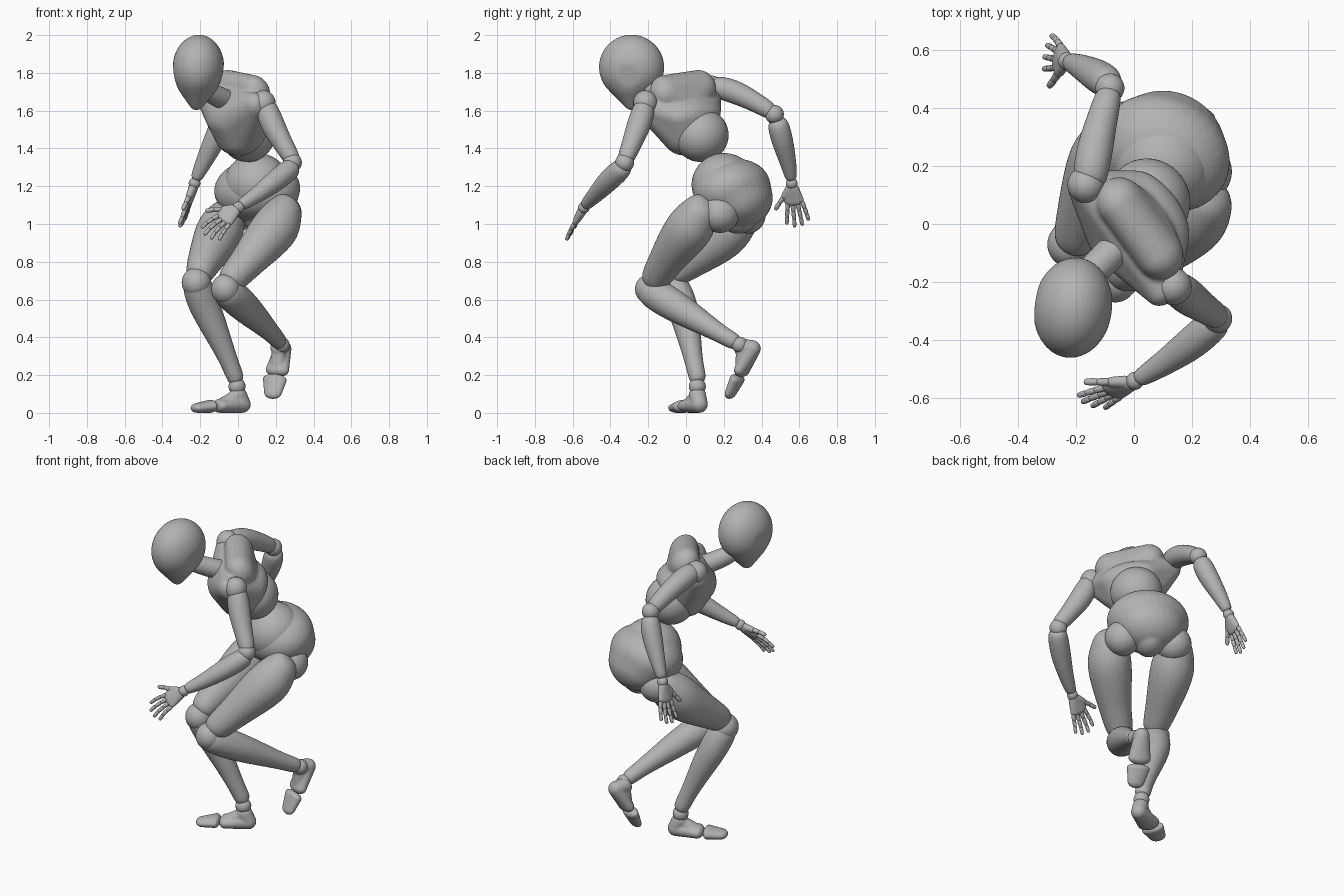
import bpy, bmesh
from mathutils import Vector, Matrix

old = bpy.data.objects.get("Cube")
if old:
    bpy.data.objects.remove(old)

grey = bpy.data.materials.new("plain grey")
grey.use_nodes = True
grey.diffuse_color = (0.45, 0.45, 0.45, 1)
grey.node_tree.nodes["Principled BSDF"].inputs["Base Color"].default_value = grey.diffuse_color


def finish(name, bm):
    bmesh.ops.recalc_face_normals(bm, faces=bm.faces[:])
    mesh = bpy.data.meshes.new(name)
    bm.to_mesh(mesh)
    bm.free()
    mesh.materials.append(grey)
    for p in mesh.polygons:
        p.use_smooth = True
    ob = bpy.data.objects.new(name, mesh)
    bpy.context.scene.collection.objects.link(ob)
    return ob


def frame(origin, forward, up=(0, 0, 1)):
    """Local axes: x = left, -y = forward, z = up."""
    f = Vector(forward).normalized()
    left = Vector(up).cross(f).normalized()
    m = Matrix((left, -f, f.cross(left))).transposed().to_4x4()
    m.translation = Vector(origin)
    return m


def ball(name, centre, radii, axes=Matrix()):
    """Ellipsoid centred in world space and turned by axes."""
    bm = bmesh.new()
    m = Matrix.Translation(Vector(centre)) @ axes.to_3x3().to_4x4() @ Matrix.Diagonal((*radii, 1))
    bmesh.ops.create_uvsphere(bm, u_segments=36, v_segments=24, radius=1, matrix=m)
    return finish(name, bm)


def body(name, axes, *groups, voxel=0.008, shape=None):
    """Each group of ellipsoids is wrapped in a hull; the hulls are fused."""
    out = bmesh.new()
    for group in groups:
        tmp = bmesh.new()
        for centre, radii in group:
            m = Matrix.Translation(Vector(centre)) @ Matrix.Diagonal((*radii, 1))
            bmesh.ops.create_uvsphere(tmp, u_segments=32, v_segments=20, radius=1, matrix=m)
        verts = []
        for v in tmp.verts:
            co = shape(v.co) if shape else v.co
            verts.append(out.verts.new(axes @ co))
        tmp.free()
        bmesh.ops.convex_hull(out, input=verts)
        bmesh.ops.delete(out, geom=[v for v in out.verts if not v.link_faces], context='VERTS')
    ob = finish(name, out)
    rm = ob.modifiers.new("fuse", 'REMESH')
    rm.mode, rm.voxel_size, rm.use_smooth_shade = 'VOXEL', voxel, True
    sm = ob.modifiers.new("soften", 'SMOOTH')
    sm.factor, sm.iterations = 0.5, 6


def limb(name, points, sides=12, levels=2):
    """Round limb through (x, y, z, radius) stations with domed ends."""
    st = [(Vector(p[:3]), p[3]) for p in points]

    def dome(a, b):
        d = (a[0] - b[0]).normalized()
        return [(a[0] + d * a[1] * k, a[1] * s) for k, s in ((0.75, 0.35), (0.5, 0.8))]
    rings = dome(st[0], st[1]) + st + dome(st[-1], st[-2])[::-1]
    q = (st[-1][0] - st[0][0]).to_track_quat('Z', 'Y').to_matrix().to_4x4()
    bm = bmesh.new()
    loops = []
    for c, r in rings:
        res = bmesh.ops.create_circle(bm, segments=sides, radius=r, matrix=Matrix.Translation(c) @ q)
        loops.append(res["verts"])
    for a, b in zip(loops, loops[1:]):
        for i in range(sides):
            j = (i + 1) % sides
            bm.faces.new((a[i], a[j], b[j], b[i]))
    bm.faces.new(loops[0])
    bm.faces.new(loops[-1])
    ob = finish(name, bm)
    sub = ob.modifiers.new("round", 'SUBSURF')
    sub.levels = sub.render_levels = levels


def hand(side, wrist, d, s, curl):
    """d points along the palm, s towards the thumb, curl bends the fingers."""
    d, s, w = Vector(d).normalized(), Vector(s).normalized(), Vector(wrist)
    axes = Matrix((s, d.cross(s), d)).transposed().to_4x4()
    axes.translation = w
    ball(side + "_wrist", w, (0.031, 0.031, 0.031))
    body(side + "_palm", axes,
         [((0, 0, 0.025), (0.033, 0.026, 0.022)), ((0.004, 0, 0.095), (0.055, 0.02, 0.03))],
         [((0.018, 0, 0.03), (0.024, 0.022, 0.022)), ((0.048, 0, 0.065), (0.019, 0.018, 0.02))],
         voxel=0.005)

    def digit(name, base, aim, size, count, r):
        for k in range(count):
            aim = (aim.normalized() + Vector(curl) * k)
            tip = base + aim.normalized() * size
            limb(f"{name}_{k + 1}", [(*base, r), (*base.lerp(tip, 0.75), r * 0.88)], 8, 1)
            base, r = tip, r * 0.92
    for i, size in enumerate((0.038, 0.043, 0.041, 0.034)):
        off = 1.5 - i
        digit(f"{side}_finger_{i + 1}", w + d * (0.122 - 0.005 * abs(off)) + s * 0.027 * off,
              d + s * 0.14 * off, size, 3, 0.0145)
    digit(side + "_thumb", w + d * 0.075 + s * 0.058, d + s * 0.9, 0.042, 2, 0.016)


def foot(side, axes):
    heel = ((0, 0.025, 0.045), (0.045, 0.045, 0.045))
    body(side + "_foot", axes,
         [heel, ((0, 0, 0.1), (0.045, 0.047, 0.035))],
         [heel, ((0, -0.105, 0.037), (0.066, 0.036, 0.037))],
         [((0, -0.01, 0.085), (0.038, 0.042, 0.037)), ((0, -0.1, 0.038), (0.045, 0.032, 0.037))],
         voxel=0.006)
    body(side + "_toes", axes,
         [((0, -0.16, 0.035), (0.068, 0.025, 0.035)), ((0.008, -0.24, 0.026), (0.05, 0.035, 0.026))],
         voxel=0.006)


# Head: round skull narrowing to the chin, with flattened temples
def flat_temples(co):
    lim = 0.129 + 0.18 * co.z
    return Vector((max(-lim, min(lim, co.x)), co.y, co.z))


body("head", frame((-0.21, -0.288, 1.83), (-0.14, -1, 0), (0.05, 0, 1)),
     [((0, 0, 0), (0.136, 0.174, 0.172)), ((0, -0.005, -0.1), (0.105, 0.118, 0.07)),
      ((0, 0, -0.19), (0.04, 0.042, 0.038))], shape=flat_temples)
limb("neck", [(-0.05, -0.07, 1.65, 0.06), (-0.11, -0.13, 1.675, 0.058), (-0.17, -0.19, 1.71, 0.055)])

# Chest and abdomen
chest = frame((0.01, 0, 1.56), (-0.75, -0.49, -0.45), (-0.3, -0.36, 0.89))
sides = (-1, 1)
body("chest", chest,
     [((0.225 * x, -0.015, 0.115), (0.05, 0.06, 0.068)) for x in sides]
     + [((0, -0.025, 0.03), (0.165, 0.15, 0.13)), ((0, -0.025, -0.08), (0.145, 0.135, 0.11)),
        ((0, 0.075, -0.02), (0.165, 0.085, 0.085))],
     [((0.11 * x, 0.068, 0.135), (0.09, 0.08, 0.095)) for x in sides]
     + [((0, 0.04, 0.06), (0.13, 0.1, 0.1))])
ball("abdomen_ball", (0.05, 0.08, 1.47), (0.148, 0.142, 0.142), chest)

# Pelvis: shell, waist dome and hip balls
pelvis = frame((0.1, 0.24, 1.16), (-0.43, -0.9, -0.3))
body("pelvis", pelvis,
     [((0, 0.01, 0.02), (0.235, 0.2, 0.16)), ((0, 0.045, -0.04), (0.195, 0.165, 0.155))],
     [((0, 0.01, -0.09), (0.1, 0.12, 0.13))])
ball("waist_dome", (0.1, 0.2, 1.21), (0.175, 0.17, 0.165), pelvis)
for side, c in (("left", (0.235, 0.18, 1.055)), ("right", (-0.025, 0.32, 1.05))):
    ball(side + "_hip_ball", c, (0.102, 0.102, 0.102))

# Left leg, lifted behind
limb("left_thigh", [(0.25, 0.075, 1.065, 0.105), (0.215, 0.035, 1.0, 0.133), (0.15, -0.025, 0.92, 0.128),
                    (0.05, -0.11, 0.8, 0.095), (-0.025, -0.16, 0.715, 0.084)])
ball("left_knee", (-0.065, -0.19, 0.655), (0.077, 0.08, 0.08))
limb("left_shin", [(-0.05, -0.175, 0.637, 0.09), (0.02, -0.075, 0.575, 0.09), (0.1, 0.05, 0.5, 0.072),
                   (0.18, 0.18, 0.42, 0.049), (0.215, 0.25, 0.38, 0.047)])
ball("left_ankle", (0.23, 0.285, 0.36), (0.043, 0.043, 0.043))
foot("left", frame((0.245, 0.375, 0.295), (-0.25, -0.48, -0.85), (-0.3, -0.8, 0.5)))

# Right leg, standing
limb("right_thigh", [(-0.06, 0.3, 1.04, 0.105), (-0.09, 0.24, 0.98, 0.134), (-0.125, 0.16, 0.9, 0.126),
                     (-0.178, 0.025, 0.8, 0.094), (-0.2, -0.04, 0.75, 0.082)])
ball("right_knee", (-0.22, -0.07, 0.69), (0.078, 0.08, 0.08))
limb("right_shin", [(-0.215, -0.06, 0.67, 0.085), (-0.18, -0.02, 0.57, 0.087), (-0.12, 0.01, 0.44, 0.072),
                    (-0.05, 0.04, 0.28, 0.049), (-0.015, 0.06, 0.19, 0.049)])
ball("right_ankle", (-0.005, 0.06, 0.14), (0.045, 0.045, 0.045))
foot("right", frame((0, 0.06, 0), (-0.9, -0.42, 0)))

# Left arm, reaching across the front
ball("left_shoulder", (0.135, -0.215, 1.64), (0.064, 0.064, 0.068))
limb("left_upper_arm", [(0.155, -0.225, 1.6, 0.064), (0.185, -0.25, 1.52, 0.068),
                        (0.235, -0.285, 1.43, 0.055), (0.28, -0.315, 1.355, 0.049)])
ball("left_elbow", (0.288, -0.325, 1.325), (0.05, 0.05, 0.05))
limb("left_forearm", [(0.275, -0.345, 1.29, 0.06), (0.2, -0.41, 1.23, 0.062),
                      (0.11, -0.475, 1.16, 0.046), (0.03, -0.525, 1.108, 0.035)])
hand("left", (0.003, -0.54, 1.088), (-0.7, -0.34, -0.6), (-0.62, 0.35, 0.55), (0, 0, -0.12))

# Right arm, swung behind
ball("right_shoulder", (-0.165, 0.135, 1.72), (0.064, 0.064, 0.066))
limb("right_upper_arm", [(-0.15, 0.17, 1.725, 0.064), (-0.135, 0.26, 1.7, 0.066),
                         (-0.11, 0.36, 1.65, 0.055), (-0.09, 0.435, 1.605, 0.049)])
ball("right_elbow", (-0.083, 0.468, 1.58), (0.05, 0.05, 0.05))
limb("right_forearm", [(-0.095, 0.49, 1.52, 0.06), (-0.125, 0.51, 1.44, 0.061),
                       (-0.18, 0.54, 1.33, 0.046), (-0.215, 0.555, 1.255, 0.035)])
hand("right", (-0.23, 0.56, 1.215), (-0.28, 0.15, -0.9), (-0.2, -1, -0.09), (-0.06, 0, -0.1))
